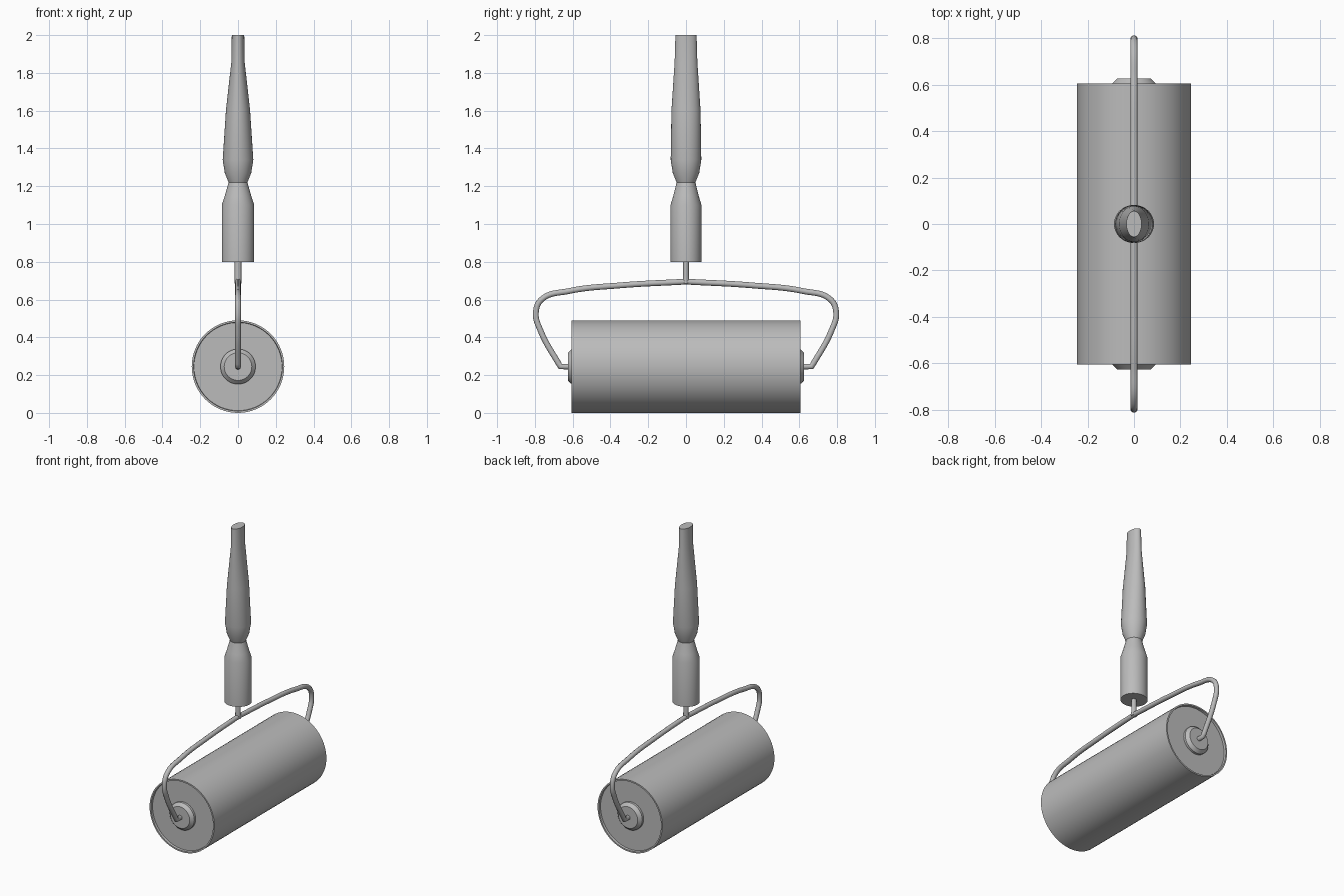
import bpy, bmesh, math
from mathutils import Vector

cube = bpy.data.objects.get("Cube")
if cube:
    bpy.data.objects.remove(cube)

grey = bpy.data.materials.new("plain grey")
grey.use_nodes = True
COLOR = (0.5, 0.5, 0.5, 1)
grey.diffuse_color = COLOR
grey.node_tree.nodes["Principled BSDF"].inputs["Base Color"].default_value = COLOR


def finish(name, bm, angle=30):
    bmesh.ops.recalc_face_normals(bm, faces=bm.faces)
    mesh = bpy.data.meshes.new(name)
    bm.to_mesh(mesh)
    bm.free()
    mesh.materials.append(grey)
    obj = bpy.data.objects.new(name, mesh)
    bpy.context.collection.objects.link(obj)
    bpy.ops.object.select_all(action='DESELECT')
    obj.select_set(True)
    bpy.context.view_layer.objects.active = obj
    bpy.ops.object.shade_smooth_by_angle(angle=math.radians(angle))
    return obj


def loft(name, sections, place, sides=48, angle=30):
    """Skin elliptical sections (position, radius a, radius b) and cap both ends."""
    bm = bmesh.new()
    rings = []
    for pos, a, b in sections:
        turns = [2 * math.pi * i / sides for i in range(sides)]
        rings.append([bm.verts.new(place(pos, a * math.cos(t), b * math.sin(t))) for t in turns])
    for low, high in zip(rings, rings[1:]):
        for i in range(sides):
            j = (i + 1) % sides
            bm.faces.new((low[i], low[j], high[j], high[i]))
    bm.faces.new(rings[0])
    bm.faces.new(rings[-1])
    return finish(name, bm, angle)


def upright(pos, a, b):
    return (a, b, pos)


def along_y(pos, a, b):
    return (a, pos, b + 0.245)


def tube(name, points, radius, handle='AUTO'):
    curve = bpy.data.curves.new(name, 'CURVE')
    curve.dimensions = '3D'
    curve.bevel_depth = radius
    curve.bevel_resolution = 3
    curve.resolution_u = 10
    curve.use_fill_caps = True
    spline = curve.splines.new('BEZIER')
    spline.bezier_points.add(len(points) - 1)
    for point, co in zip(spline.bezier_points, points):
        point.co = co
        point.handle_left_type = point.handle_right_type = handle
    curve.materials.append(grey)
    obj = bpy.data.objects.new(name, curve)
    bpy.context.collection.objects.link(obj)
    return obj, spline


# Handle: round at the ferrule, flattening into an oval at the tip
loft("handle", [(0.80, 0.086, 0.082), (1.10, 0.086, 0.082), (1.15, 0.07, 0.067),
                (1.22, 0.05, 0.05), (1.27, 0.07, 0.07), (1.34, 0.081, 0.081),
                (1.60, 0.064, 0.077), (1.86, 0.035, 0.06), (2.0, 0.033, 0.056)], upright)

# Stem joining the handle to the wire frame
loft("stem", [(0.685, 0.018, 0.018), (0.73, 0.018, 0.015), (0.82, 0.017, 0.015)], upright, 16)

# Roller with shallow recessed ends
R = 0.245
loft("roller", [(-0.59, R - 0.012, R - 0.012), (-0.605, R - 0.01, R - 0.01), (-0.605, R, R),
                (0.605, R, R), (0.605, R - 0.01, R - 0.01), (0.59, R - 0.012, R - 0.012)],
     along_y, 64)

# Tapered hubs and the bent wire arms, one for each end
for side, label in ((-1, "front"), (1, "back")):
    loft(label + "_hub", [(side * 0.585, 0.093, 0.093), (side * 0.605, 0.093, 0.093),
                          (side * 0.626, 0.073, 0.073)], along_y)
    path = [(0.61, 0.245), (0.665, 0.245), (0.77, 0.435), (0.795, 0.53),
            (0.765, 0.6), (0.62, 0.645), (0.35, 0.675), (0, 0.695)]
    arm, spline = tube(label + "_arm", [(0, side * y, z) for y, z in path], 0.016)
    # keep the axle pin straight with a crisp bend where the arm starts
    for point in spline.bezier_points[:2]:
        point.handle_left_type = point.handle_right_type = 'VECTOR'
